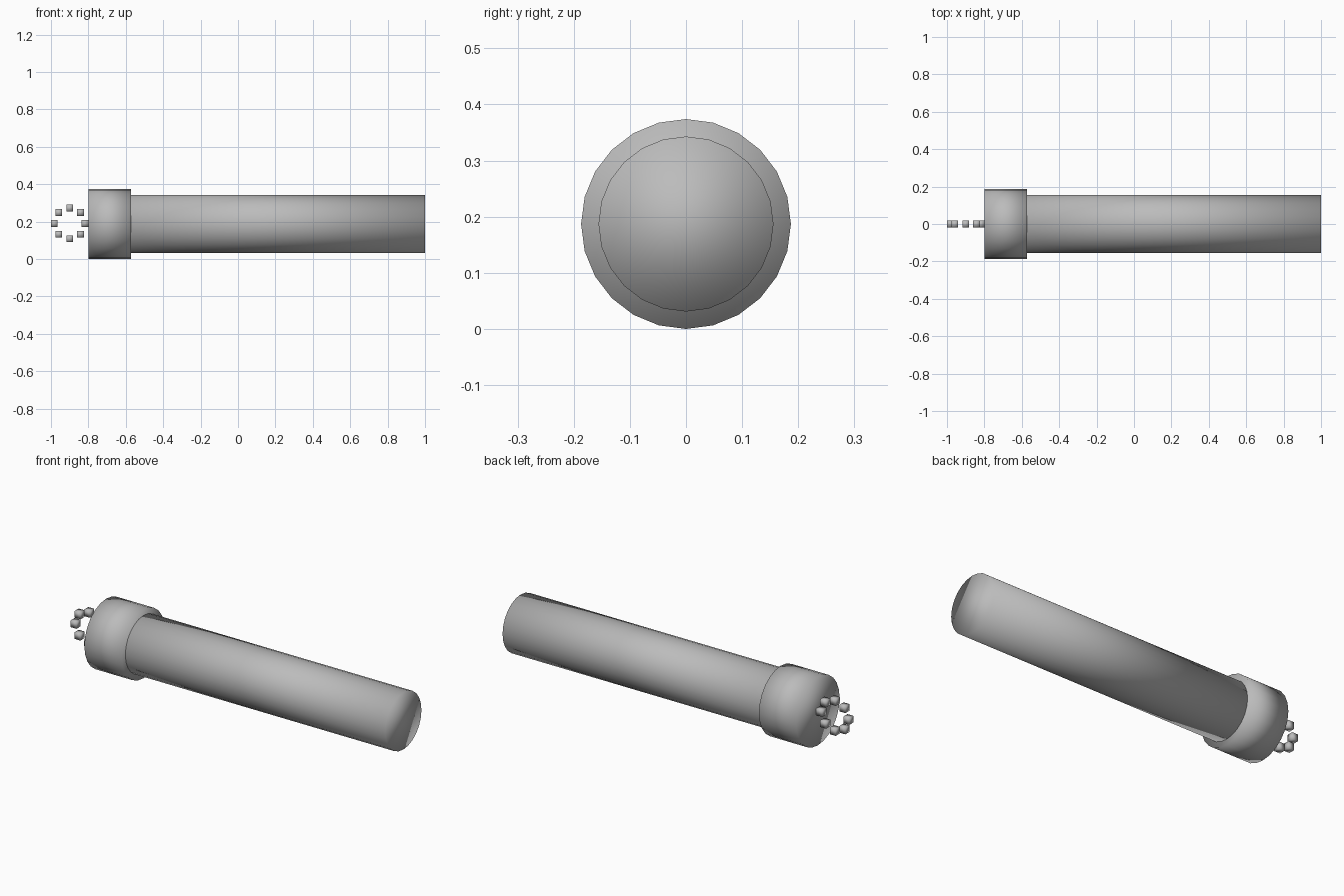
import bpy
import math

if "Cube" in bpy.data.objects:
    bpy.data.objects.remove(bpy.data.objects["Cube"], do_unlink=True)

AXIS_Z = 0.187

grey = bpy.data.materials.new("plain grey")
grey.use_nodes = True
colour = (0.5, 0.5, 0.5, 1)
grey.diffuse_color = colour
grey.node_tree.nodes["Principled BSDF"].inputs["Base Color"].default_value = colour


def finish(name):
    """Name the new part, colour it and shade it smooth all over."""
    part = bpy.context.object
    part.name = name
    part.data.materials.append(grey)
    bpy.ops.object.shade_smooth()
    return part


def tube(name, x0, x1, radius):
    """Closed cylinder lying along the x axis."""
    bpy.ops.mesh.primitive_cylinder_add(
        vertices=24, radius=radius, depth=x1 - x0,
        location=((x0 + x1) / 2, 0, AXIS_Z), rotation=(0, math.pi / 2, 0))
    return finish(name)


# Long body and the wider end cap
tube("body", -0.575, 1.0, 0.156)
tube("end_cap", -0.798, -0.572, 0.187)

# Ring of small beads beyond the cap
COUNT, RING, SIZE = 8, 0.082, 0.036
for i in range(COUNT):
    a = math.tau * i / COUNT
    bpy.ops.mesh.primitive_cube_add(
        size=SIZE,
        location=(-0.9 + RING * math.cos(a), 0, AXIS_Z + 0.003 + RING * math.sin(a)))
    finish(f"ring_bead_{i + 1}")
